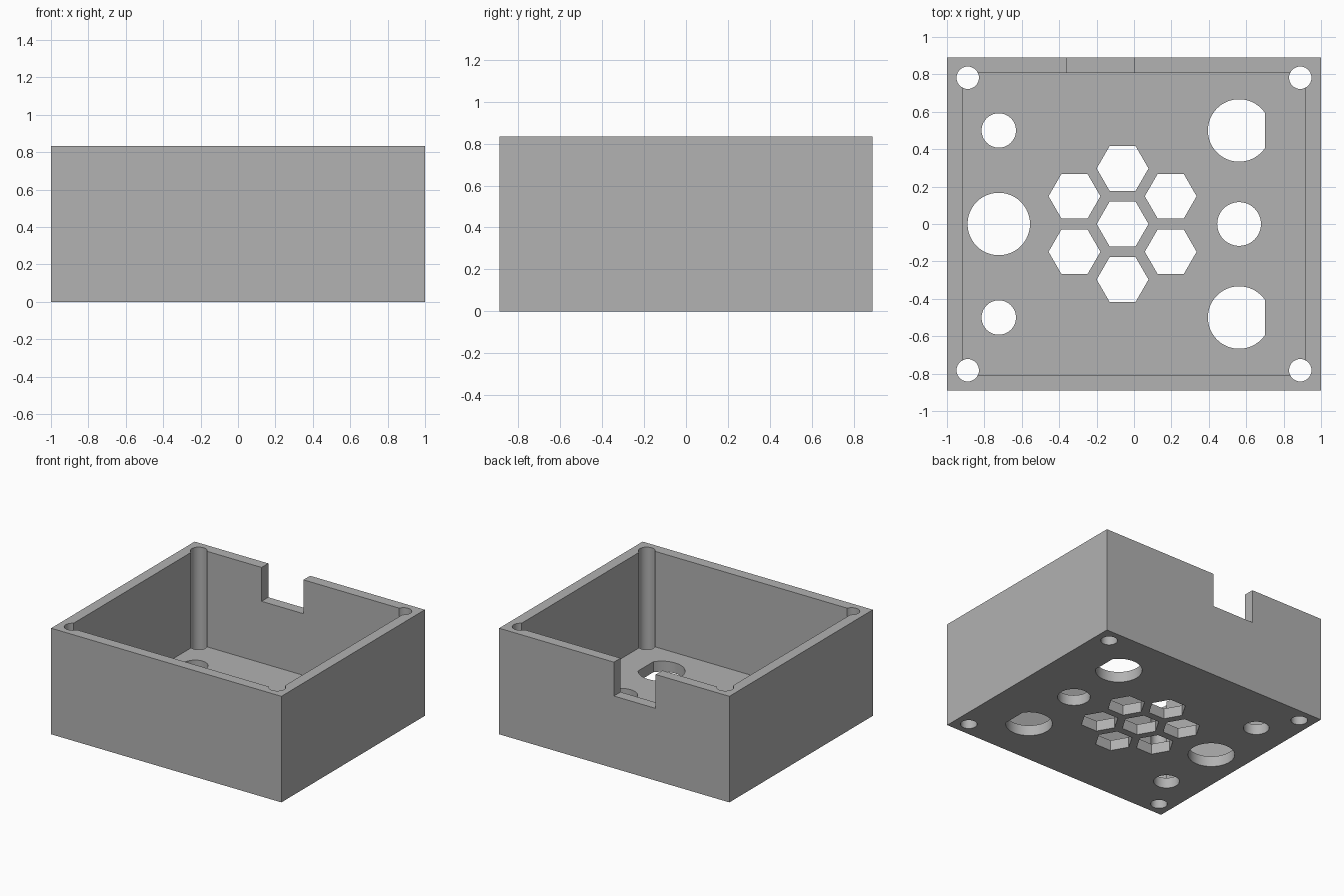
import bpy
import bmesh
from math import cos, sin, pi, acos, radians, sqrt

cube = bpy.data.objects.get("Cube")
if cube:
    bpy.data.objects.remove(cube, do_unlink=True)

W, D, H = 1.0, 0.89, 0.833     # half width, half depth, height
WALL = 0.083                   # wall and floor thickness

grey = bpy.data.materials.new("plain grey")
grey.use_nodes = True
colour = (0.445, 0.445, 0.445, 1)
grey.diffuse_color = colour
grey.node_tree.nodes["Principled BSDF"].inputs["Base Color"].default_value = colour


def prism(name, outline, z0, z1):
    """Solid made by raising a flat outline from z0 to z1."""
    bm = bmesh.new()
    face = bm.faces.new([bm.verts.new((x, y, z0)) for x, y in outline])
    raised = bmesh.ops.extrude_face_region(bm, geom=[face])["geom"]
    verts = [v for v in raised if isinstance(v, bmesh.types.BMVert)]
    bmesh.ops.translate(bm, verts=verts, vec=(0, 0, z1 - z0))
    bmesh.ops.recalc_face_normals(bm, faces=bm.faces)
    mesh = bpy.data.meshes.new(name)
    bm.to_mesh(mesh)
    bm.free()
    mesh.materials.append(grey)
    obj = bpy.data.objects.new(name, mesh)
    bpy.context.collection.objects.link(obj)
    return obj


def rect(x0, x1, y0, y1):
    return [(x0, y0), (x1, y0), (x1, y1), (x0, y1)]


def circle(x, y, r, n=48):
    return [(x + r * cos(2 * pi * i / n), y + r * sin(2 * pi * i / n)) for i in range(n)]


def d_shape(x, y, r, flat, n=48):
    """Circle with its +x side cut off at distance flat."""
    a = acos(flat / r)
    angles = [a + (2 * pi - 2 * a) * i / n for i in range(n + 1)]
    return [(x + r * cos(t), y + r * sin(t)) for t in angles]


box = prism("enclosure_box", rect(-W, W, -D, D), 0, H)
cutters = []


def cut(name, outline, z0=-0.1, z1=0.2):
    obj = prism(name, outline, z0, z1)
    obj.hide_render = True
    cutters.append(obj)


# Open cavity and the cable notch in the back wall
cut("cavity_cutter", rect(-W + WALL, W - WALL, -D + WALL, D - WALL), WALL, H + 0.1)
cut("notch_cutter", rect(-0.36, 0.003, D - 2 * WALL, D + 0.1), 0.567, H + 0.2)

# Screw channels through the full height of each corner
for sx in (-1, 1):
    for sy in (-1, 1):
        cut("screw_cutter", circle(sx * 0.889, sy * 0.782, 0.06, 32), -0.1, H + 0.1)

# Control holes in the floor
cut("large_hole_cutter", circle(-0.723, 0, 0.167))
cut("medium_hole_cutter", circle(0.562, 0, 0.117))
for sy in (-1, 1):
    cut("small_hole_cutter", circle(-0.723, sy * 0.5, 0.092))
    cut("flatted_hole_cutter", d_shape(0.562, sy * 0.5, 0.167, 0.138))

# Honeycomb grille: one hexagon ringed by six
PITCH = 0.297
hexes = [(0, 0)] + [(PITCH * cos(pi / 6 + i * pi / 3), PITCH * sin(pi / 6 + i * pi / 3))
                    for i in range(6)]
for x, y in hexes:
    cut("grille_cutter", circle(x - 0.061, y, 0.24 / sqrt(3), 6))

# Cut everything and remove the cutters
for c in cutters:
    mod = box.modifiers.new(c.name, "BOOLEAN")
    mod.operation = "DIFFERENCE"
    mod.solver = "EXACT"
    mod.object = c
bpy.context.view_layer.update()
bpy.ops.object.select_all(action="DESELECT")
box.select_set(True)
bpy.context.view_layer.objects.active = box
for mod in list(box.modifiers):
    bpy.ops.object.modifier_apply(modifier=mod.name)
for c in cutters:
    bpy.data.objects.remove(c, do_unlink=True)

bpy.ops.object.shade_smooth_by_angle(angle=radians(30))
